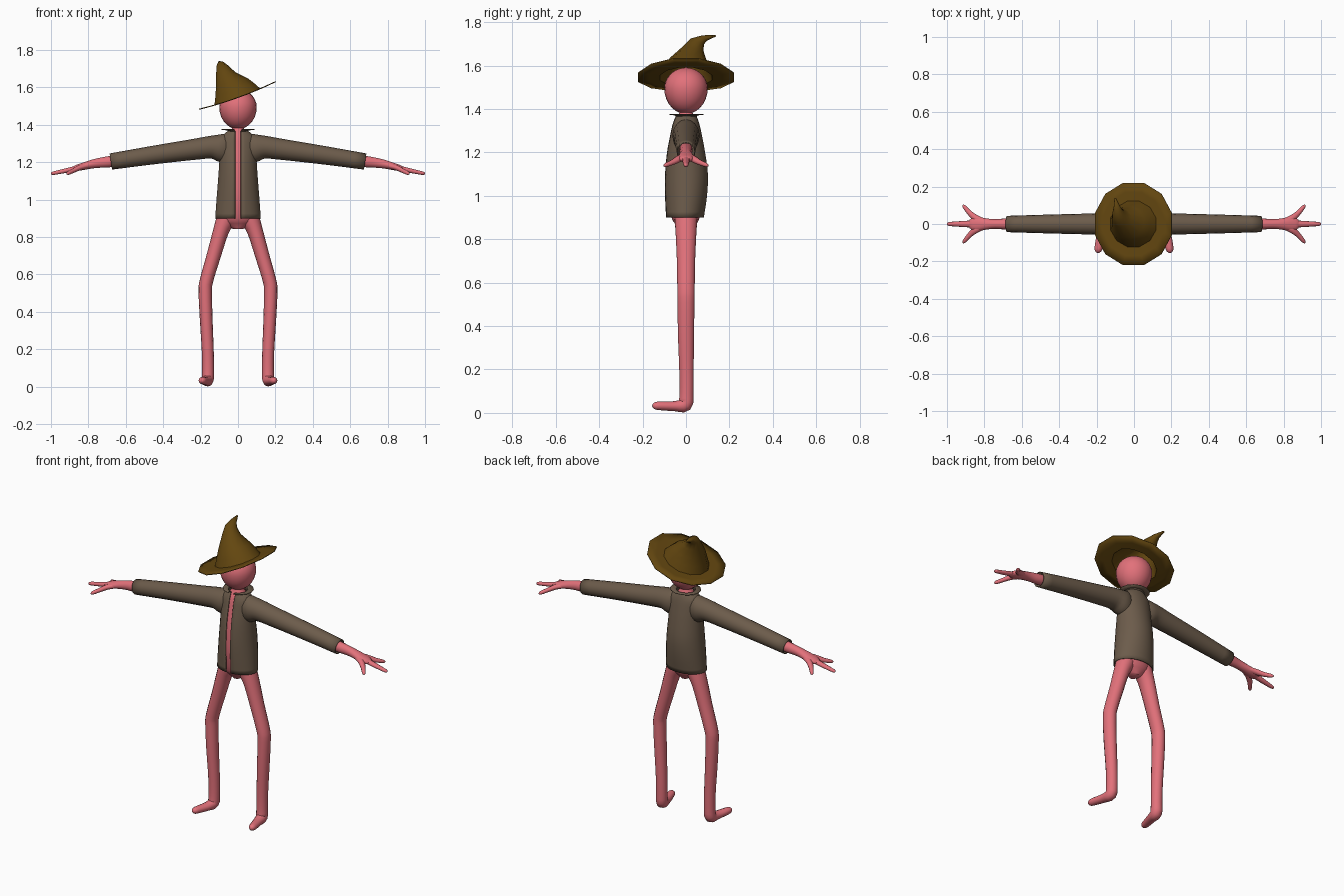
import bpy, bmesh, math
from mathutils import Vector

if "Cube" in bpy.data.objects:
    bpy.data.objects.remove(bpy.data.objects["Cube"])


def material(name, rgb):
    m = bpy.data.materials.new(name)
    m.diffuse_color = (*rgb, 1)
    m.use_nodes = True
    m.node_tree.nodes["Principled BSDF"].inputs["Base Color"].default_value = m.diffuse_color
    return m


SKIN = material("pink skin", (0.76, 0.165, 0.195))
CLOTH = material("brown cloth", (0.15, 0.106, 0.070))
FELT = material("olive felt", (0.125, 0.062, 0.005))


def loft(name, rings, mat, closed=True, caps=(True, True), thick=0, mirror=False, angle=50):
    """Skin a list of point rings into one smooth object."""
    bm = bmesh.new()
    rows = [[bm.verts.new(p) for p in r] for r in rings]
    n = len(rows[0])
    for a, b in zip(rows, rows[1:]):
        for i in range(n if closed else n - 1):
            j = (i + 1) % n
            bm.faces.new((a[i], a[j], b[j], b[i]))
    if caps[0]:
        bm.faces.new(rows[0][::-1])
    if caps[1]:
        bm.faces.new(rows[-1])
    bmesh.ops.recalc_face_normals(bm, faces=bm.faces[:])
    me = bpy.data.meshes.new(name)
    bm.to_mesh(me)
    bm.free()
    ob = bpy.data.objects.new(name, me)
    bpy.context.collection.objects.link(ob)
    me.materials.append(mat)
    bpy.ops.object.select_all(action='DESELECT')
    ob.select_set(True)
    bpy.context.view_layer.objects.active = ob
    bpy.ops.object.shade_smooth_by_angle(angle=math.radians(angle))
    if thick:
        s = ob.modifiers.new("thickness", 'SOLIDIFY')
        s.thickness, s.offset = thick, 0
    if mirror:
        ob.modifiers.new("mirror", 'MIRROR')
    return ob


def smooth(keys, steps=3):
    """Catmull-Rom interpolation of tuples."""
    out = []
    for i in range(len(keys) - 1):
        p0, p1 = keys[max(i - 1, 0)], keys[i]
        p2, p3 = keys[i + 1], keys[min(i + 2, len(keys) - 1)]
        for s in range(steps):
            t = s / steps
            out.append(tuple(0.5 * (2 * b + (c - a) * t + (2 * a - 5 * b + 4 * c - d) * t * t
                                    + (3 * b - a - 3 * c + d) * t ** 3)
                             for a, b, c, d in zip(p0, p1, p2, p3)))
    return out + [keys[-1]]


def tube(name, keys, side, mat, n=14, **kw):
    """Limb along keys of (x, y, z, radius along side, other radius)."""
    pts = smooth(keys)
    rings = []
    for i, p in enumerate(pts):
        c = Vector(p[:3])
        t = (Vector(pts[min(i + 1, len(pts) - 1)][:3]) - Vector(pts[max(i - 1, 0)][:3])).normalized()
        u = (Vector(side) - t * t.dot(Vector(side))).normalized()
        v = t.cross(u)
        ring = []
        for k in range(n):
            a = 2 * math.pi * k / n
            q = c + u * max(p[3], .001) * math.cos(a) + v * max(p[4], .001) * math.sin(a)
            q.z = max(q.z, 0)
            ring.append(q)
        rings.append(ring)
    return loft(name, rings, mat, mirror=True, **kw)


def stack(keys, gap=None, n=28, steps=3):
    """Horizontal oval rings from (z, centre y, rx, ry), with an optional front slit."""
    rings = []
    for z, cy, rx, ry in smooth(keys, steps):
        a0 = math.asin(gap / rx) if gap else 0
        span = 2 * math.pi - 2 * a0
        m = n if gap is None else n - 1
        rings.append([Vector((rx * math.sin(a0 + span * k / m),
                              cy - ry * math.cos(a0 + span * k / m), z)) for k in range(n)])
    return rings


# torso, neck and head
loft("torso", stack([(.842, 0, .025, .03), (.865, 0, .065, .045), (.90, -.002, .098, .065),
                     (1.0, 0, .102, .087), (1.1, .002, .096, .09), (1.2, 0, .09, .079),
                     (1.28, 0, .088, .064), (1.33, 0, .08, .053), (1.36, 0, .045, .04),
                     (1.385, 0, .03, .03), (1.42, 0, .03, .03)]), SKIN)
head = []
for i in range(15):
    a = -math.pi / 2 * .97 + math.pi * .97 * i / 14
    r = .1 * math.cos(a)
    head.append((1.495 + math.sin(a) * (.118 if a < 0 else .095), 0, r, r))
loft("head", stack(head, n=24, steps=1), SKIN)

# legs with feet
tube("leg", [(.05, 0, .94, .05, .055), (.068, 0, .89, .05, .053), (.092, 0, .83, .042, .049),
             (.13, 0, .70, .038, .043), (.168, 0, .57, .036, .041), (.175, 0, .51, .036, .040),
             (.170, 0, .36, .034, .038), (.162, .002, .20, .032, .034), (.160, .002, .09, .032, .033),
             (.162, -.005, .038, .032, .034), (.170, -.05, .031, .028, .024),
             (.184, -.105, .032, .024, .021), (.192, -.14, .033, .019, .018),
             (.195, -.154, .034, .007, .007)], (1, 0, 0), SKIN)

# arms, palms and fingers
tube("arm", [(.60, 0, 1.215, .03, .03), (.68, 0, 1.204, .030, .031), (.74, 0, 1.197, .026, .027),
             (.79, 0, 1.188, .030, .023), (.84, 0, 1.175, .039, .019), (.87, 0, 1.168, .030, .015),
             (.89, 0, 1.163, .008, .006)], (0, 1, 0), SKIN)
tube("middle_finger", [(.83, 0, 1.178, .02, .014), (.90, 0, 1.160, .017, .013),
                       (.96, 0, 1.147, .013, .011), (.99, 0, 1.141, .010, .009),
                       (1.0, 0, 1.139, .003, .003)], (0, 1, 0), SKIN, n=10)
for label, s in (("front", -1), ("back", 1)):
    tube(label + "_finger", [(.80, s * .008, 1.183, .02, .014), (.845, s * .030, 1.172, .019, .015),
                             (.88, s * .060, 1.155, .014, .012), (.907, s * .092, 1.142, .010, .010),
                             (.914, s * .102, 1.138, .003, .003)], (0, 1, 0), SKIN, n=10)

# open-front jacket, collar and sleeves
loft("jacket_body", stack([(.90, -.005, .12, .085), (1.0, 0, .113, .095), (1.1, .002, .105, .097),
                           (1.2, 0, .098, .086), (1.28, 0, .096, .071), (1.325, 0, .092, .061),
                           (1.352, 0, .07, .052), (1.368, 0, .048, .044)], gap=.015),
     CLOTH, closed=False, caps=(False, False), thick=.005)
loft("collar", stack([(1.358, 0, .048, .045), (1.372, 0, .056, .054), (1.375, .003, .088, .080)],
                     gap=.018, n=14, steps=1),
     CLOTH, closed=False, caps=(False, False), thick=.004)
tube("sleeve", [(.045, 0, 1.275, .045, .075), (.09, 0, 1.276, .060, .073), (.14, 0, 1.281, .058, .059),
                (.22, 0, 1.271, .054, .054), (.45, 0, 1.239, .048, .047),
                (.68, 0, 1.204, .041, .041)],
     (0, 1, 0), CLOTH, n=16, caps=(False, False), thick=.005)

# tilted brim flowing into a bent crown
SIDES = 12


def hat_angles():
    return [2 * math.pi * (k + .5) / SIDES for k in range(SIDES)]


hat = []
for rx, ry in ((.212, .228), (.165, .175), (.125, .125)):
    ring = []
    for a in hat_angles():
        x, y = rx * math.cos(a), ry * math.sin(a)
        ring.append(Vector((x - .003, y, 1.545 + .36 * x + .3 * x * x)))
    hat.append(ring)
for cx, cy, cz, rx, ry, sx, sy in ((-.015, .003, 1.585, .107, .106, .32, 0),
                                   (-.032, .010, 1.625, .086, .084, .25, -.05),
                                   (-.066, .032, 1.674, .050, .048, .1, -.2),
                                   (-.082, .052, 1.710, .032, .029, 0, -.45),
                                   (-.090, .085, 1.726, .017, .009, 0, -1.2),
                                   (-.100, .135, 1.737, .003, .002, 0, -1)):
    hat.append([Vector((cx + rx * math.cos(a), cy + ry * math.sin(a),
                        cz + sx * rx * math.cos(a) + sy * ry * math.sin(a))) for a in hat_angles()])
loft("hat", hat, FELT, caps=(False, True), thick=.005, angle=60)
